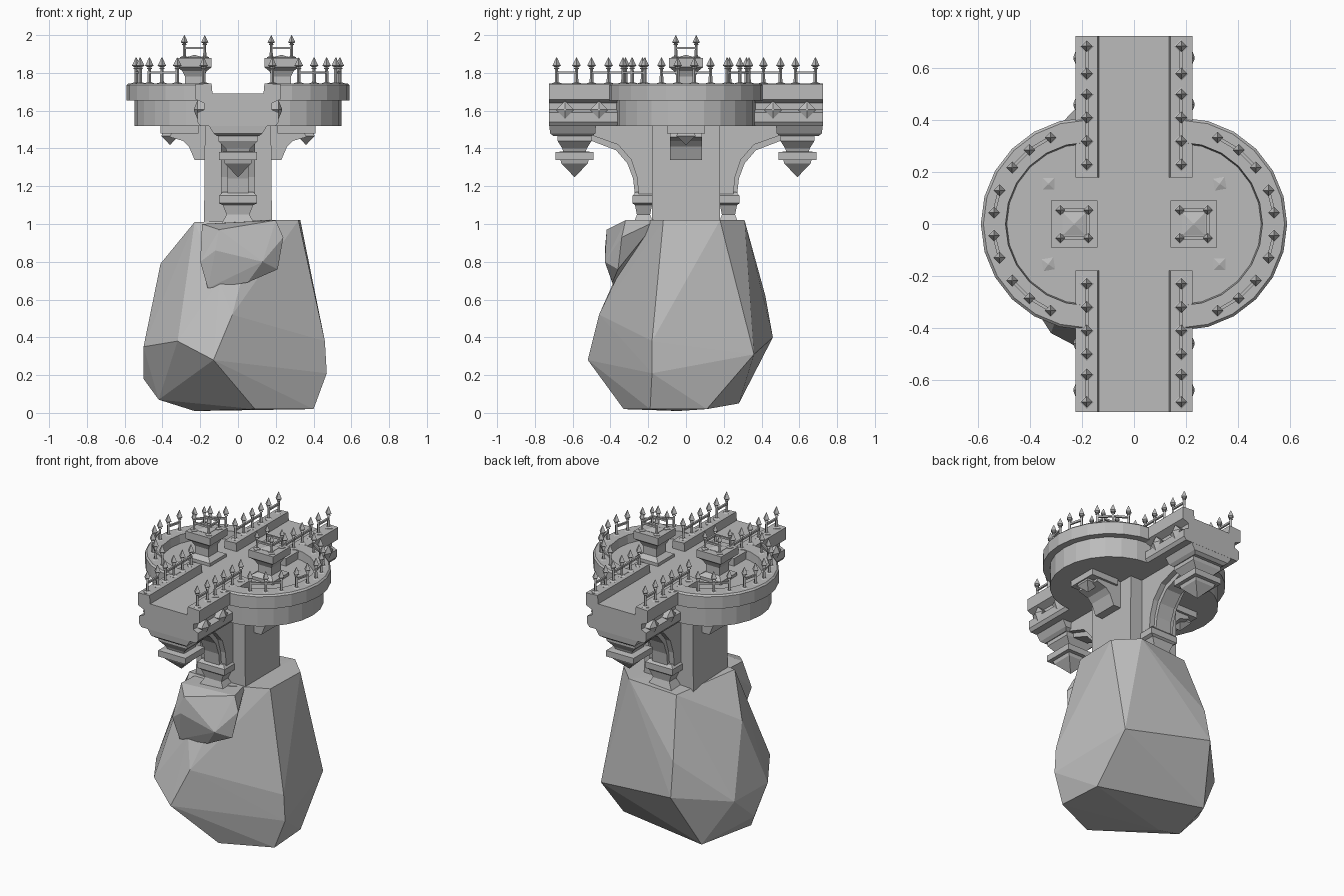
import bpy, bmesh, math
from mathutils import Vector, Matrix

if "Cube" in bpy.data.objects:
    bpy.data.objects.remove(bpy.data.objects["Cube"])

stone = bpy.data.materials.new("grey stone")
stone.use_nodes = True
GREY = (0.5, 0.5, 0.5, 1)
stone.diffuse_color = GREY
stone.node_tree.nodes["Principled BSDF"].inputs["Base Color"].default_value = GREY


def place(name, mesh, matrix=None):
    obj = bpy.data.objects.new(name, mesh)
    bpy.context.scene.collection.objects.link(obj)
    if matrix is not None:
        obj.matrix_world = matrix
    return obj


def finish(name, bm):
    bmesh.ops.remove_doubles(bm, verts=bm.verts, dist=0.0001)
    bmesh.ops.recalc_face_normals(bm, faces=bm.faces)
    mesh = bpy.data.meshes.new(name)
    bm.to_mesh(mesh)
    bm.free()
    mesh.materials.append(stone)
    return mesh


def loft(name, rings):
    """Join equal rings of points with quads and cap the two ends."""
    bm = bmesh.new()
    loops = [[bm.verts.new(p) for p in ring] for ring in rings]
    n = len(loops[0])
    for a, b in zip(loops, loops[1:]):
        for i in range(n):
            j = (i + 1) % n
            bm.faces.new((a[i], a[j], b[j], b[i]))
    bm.faces.new(loops[0])
    bm.faces.new(loops[-1])
    return finish(name, bm)


def prism(name, profile, start, end, turn=0):
    """Extrude an x-z profile along y, then turn it about z."""
    rings = [[(u, v, z) for u, z in profile] for v in (start, end)]
    return place(name, loft(name, rings), Matrix.Rotation(turn, 4, "Z"))


def stack_mesh(name, levels):
    """Tower of rectangles, each level given as half x, half y, z."""
    corners = ((-1, -1), (1, -1), (1, 1), (-1, 1))
    return loft(name, [[(sx * hx, sy * hy, z) for sx, sy in corners]
                       for hx, hy, z in levels])


def stack(name, x, y, levels, turn=0):
    matrix = Matrix.Rotation(turn, 4, "Z") @ Matrix.Translation((x, y, 0))
    return place(name, stack_mesh(name, levels), matrix)


def hull(name, points):
    """Faceted boulder around points in hundredths."""
    bm = bmesh.new()
    for p in points:
        bm.verts.new(Vector(p) / 100)
    result = bmesh.ops.convex_hull(bm, input=bm.verts)
    loose = [v for v in result["geom_interior"] if isinstance(v, bmesh.types.BMVert)]
    bmesh.ops.delete(bm, geom=loose, context="VERTS")
    return place(name, finish(name, bm))


# Boulders at the foot
hull("base_rock", [
    (-23, -18, 101), (-14, 30, 100), (20, 31, 102), (33, 18, 102), (32, -12, 102),
    (10, -22, 102), (-41, 0, 79), (40, -10, 66), (-20, 42, 62),
    (-10, -38, 70), (-3, -46, 52), (-50, -14, 35), (-48, 18, 34), (-32, -42, 38),
    (-13, -52, 28), (46, -18, 38), (37, 36, 31), (-21, 46, 40),
    (47, -18, 21), (-50, 0, 18), (-42, -8, 7), (-23, -4, 1), (9, -33, 2),
    (40, -19, 2), (38, 11, 2), (-31, 28, 5)])
hull("front_boulder", [
    (-19, -32, 100), (20, -32, 102), (24, -34, 93), (21, -36, 76), (5, -39, 69),
    (-16, -38, 66), (-20, -40, 80), (-12, -43, 86), (-10, -42, 97), (13, -43, 80),
    (16, -15, 102), (-18, -15, 100)])

# Square pillar and crossing of the decks
stack("pillar", 0, 0, [(0.18, 0.18, 0.98), (0.175, 0.18, 1.53)])
stack("deck_crossing", 0, 0, [(0.2, 0.2, 1.52), (0.2, 0.2, 1.69)])

# Bridge section with parapets and recessed sides
half = [(0.2, 1.52), (0.215, 1.54), (0.215, 1.59), (0.18, 1.605), (0.18, 1.64),
        (0.225, 1.66), (0.225, 1.74), (0.14, 1.745), (0.135, 1.69)]
section = half + [(-x, z) for x, z in reversed(half)]

# Curved brackets: lower edge, then upper edge
big_arch = [(0.27, 1.15), (0.28, 1.24), (0.31, 1.32), (0.37, 1.39), (0.5, 1.44),
            (0.5, 1.52), (0.4, 1.51), (0.31, 1.46), (0.24, 1.37), (0.21, 1.27), (0.2, 1.15)]
small_arch = [(0.17, 1.34), (0.23, 1.34), (0.26, 1.41), (0.29, 1.44), (0.36, 1.46),
              (0.36, 1.53), (0.17, 1.53)]
rib = [(0.2, 1.15), (0.25, 1.15), (0.26, 1.25), (0.29, 1.34), (0.36, 1.42),
       (0.5, 1.47), (0.5, 1.53), (0.17, 1.53), (0.17, 1.15)]


def round_deck(name, turn):
    """Half-round deck with a projecting parapet ring."""
    profile = [(0, 1.52), (0.367, 1.52), (0.367, 1.655), (0.41, 1.655), (0.41, 1.735),
               (0.4, 1.745), (0.315, 1.745), (0.31, 1.69), (0, 1.69)]
    rings = []
    for k in range(13):
        a = math.radians(-90 + 15 * k)
        rings.append([(0.18 + r * math.cos(a), r * math.sin(a), z) for r, z in profile])
    place(name, loft(name, rings), Matrix.Rotation(turn, 4, "Z"))


# Shared railing spike with a diamond foot and arrow head
spike = stack_mesh("spike", [
    (0.02, 0.02, -0.01), (0.02, 0.02, 0.004), (0.007, 0.007, 0.01), (0.006, 0.006, 0.08),
    (0.011, 0.011, 0.083), (0.006, 0.006, 0.09), (0.016, 0.016, 0.098), (0.001, 0.001, 0.142)])


def fence(name, points, z, size=1.0):
    """Spikes at the points, joined by a thin rail."""
    for x, y in points:
        matrix = Matrix.Translation((x, y, z)) @ Matrix.Rotation(math.pi / 4, 4, "Z")
        place(name + "_spike", spike, matrix @ Matrix.Scale(size, 4))
    for p, q in zip(points, points[1:]):
        d = Vector(q) - Vector(p)
        mid = (Vector(p) + Vector(q)) / 2
        bar = stack(name + "_rail", 0, 0, [(d.length / 2, 0.006, -0.006), (d.length / 2, 0.006, 0.006)])
        bar.matrix_world = (Matrix.Translation((mid.x, mid.y, z + 0.062 * size))
                            @ Matrix.Rotation(math.atan2(d.y, d.x), 4, "Z"))


stud = stack_mesh("stud", [(0.034, 0.034, -0.01), (0.034, 0.034, 0.03), (0.004, 0.004, 0.048)])

for side, turn in (("front", -math.pi / 2), ("back", math.pi / 2)):
    s = -1 if side == "front" else 1
    prism(side + "_bridge", section, s * 0.18, s * 0.724)
    # Brackets holding the bridge
    prism(side + "_arch", big_arch, -0.055, 0.055, turn)
    for a, b in ((-0.09, -0.055), (0.055, 0.09)):
        prism(side + "_arch_rib", rib, a, b, turn)
    stack(side + "_arch_foot", 0.225, 0, [
        (0.06, 0.1, 0.98), (0.035, 0.06, 1.05), (0.045, 0.08, 1.1), (0.058, 0.1, 1.11),
        (0.058, 0.1, 1.15), (0.04, 0.08, 1.17)], turn)
    stack(side + "_bracket_beam", 0.6, 0, [
        (0.1, 0.11, 1.465), (0.12, 0.13, 1.48), (0.124, 0.16, 1.53)], turn)
    stack(side + "_pendant", 0.59, 0, [
        (0.002, 0.002, 1.25), (0.07, 0.07, 1.32), (0.075, 0.075, 1.34), (0.1, 0.1, 1.34),
        (0.1, 0.1, 1.38), (0.06, 0.06, 1.385), (0.065, 0.065, 1.4), (0.09, 0.105, 1.44),
        (0.09, 0.105, 1.47)], turn)
    for t in (-1, 1):
        # Diamond studs in the recess
        for y in (0.46, 0.64):
            place(side + "_bridge_stud", stud,
                  Matrix.Translation((t * 0.185, s * y, 1.605))
                  @ Matrix.Rotation(t * math.pi / 2, 4, "Y")
                  @ Matrix.Rotation(math.pi / 4, 4, "Z"))
        # Parapet railings
        fence(side + "_bridge_fence", [(t * 0.182, s * y) for y in (0.23, 0.32, 0.41, 0.5)], 1.74)
        fence(side + "_bridge_fence", [(t * 0.182, s * y) for y in (0.58, 0.685)], 1.74)

for side, turn in (("left", 0), ("right", math.pi)):
    s = 1 if side == "left" else -1
    round_deck(side + "_round_deck", turn)
    # Brackets under the round deck
    prism(side + "_bracket", small_arch, -0.05, 0.05, turn)
    for t in (-1, 1):
        prism(side + "_bracket_rib", small_arch[:5] + [(0.34, 1.53), (0.17, 1.53)],
              t * 0.05, t * 0.085, turn)
    stack(side + "_bracket_cap", 0.31, 0, [(0.1, 0.1, 1.48), (0.1, 0.1, 1.525)], turn)
    stack(side + "_bracket_drop", 0.36, 0, [
        (0.002, 0.002, 1.42), (0.045, 0.05, 1.465), (0.03, 0.04, 1.53)], turn)

    # Pedestal with a railed top and faceted finial
    px = s * 0.23
    stack(side + "_pedestal", px, 0, [
        (0.085, 0.085, 1.68), (0.085, 0.085, 1.71), (0.05, 0.05, 1.73), (0.05, 0.05, 1.78),
        (0.065, 0.065, 1.81), (0.09, 0.09, 1.83), (0.09, 0.09, 1.88)])
    stack(side + "_finial", px, 0, [(0.045, 0.045, 1.87), (0.045, 0.045, 1.882), (0.003, 0.003, 1.895)])
    r = 0.054
    square = [(px - r, -r), (px + r, -r), (px + r, r), (px - r, r)]
    fence(side + "_pedestal_fence", square, 1.88, 0.84)

    # Curved railing on the ring, in two runs, and gashes in the floor
    for t in (-1, 1):
        angles = [math.radians(d) for d in (7, 21, 37, 52, 67)]
        run = [(s * (0.18 + 0.362 * math.cos(a)), t * 0.362 * math.sin(a)) for a in angles]
        fence(side + "_ring_fence", run[:2], 1.74)
        fence(side + "_ring_fence", run[2:], 1.74)
        gash = stack(side + "_floor_gash", 0, 0, [(0.028, 0.028, -0.002), (0.002, 0.002, 0.008)])
        gash.matrix_world = (Matrix.Translation((s * 0.33, t * 0.155, 1.69))
                             @ Matrix.Rotation(s * t * math.pi / 4, 4, "Z")
                             @ Matrix.Diagonal((1.4, 0.3, 1, 1))
                             @ Matrix.Rotation(math.pi / 4, 4, "Z"))
